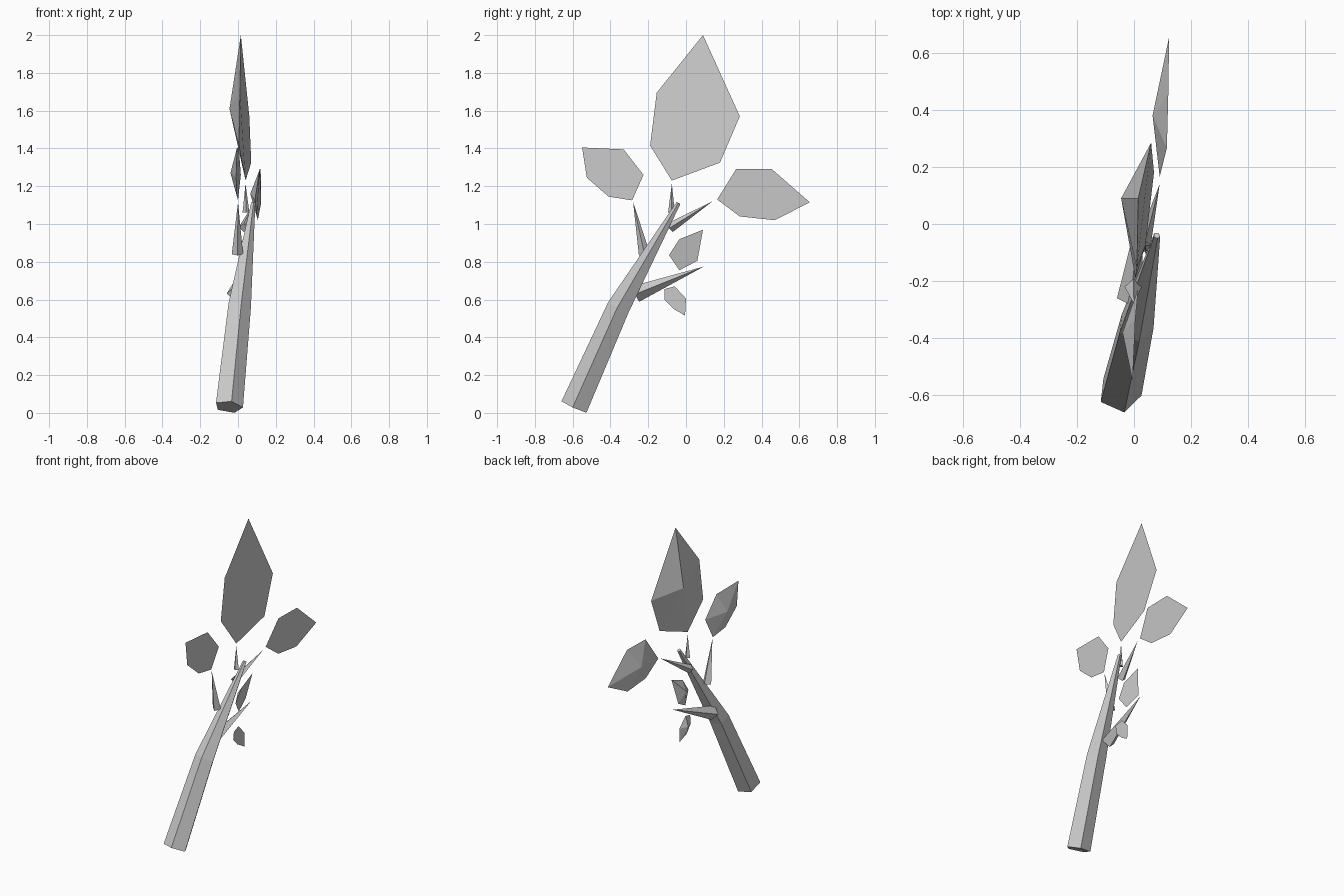
import bpy, bmesh, math
from mathutils import Vector

if "Cube" in bpy.data.objects:
    bpy.data.objects.remove(bpy.data.objects["Cube"], do_unlink=True)

grey = bpy.data.materials.new("plain grey")
grey.use_nodes = True
grey.diffuse_color = (0.6, 0.6, 0.6, 1)
grey.node_tree.nodes["Principled BSDF"].inputs["Base Color"].default_value = (0.6, 0.6, 0.6, 1)


def finish(name, bm):
    bmesh.ops.recalc_face_normals(bm, faces=bm.faces)
    mesh = bpy.data.meshes.new(name)
    bm.to_mesh(mesh)
    bm.free()
    mesh.materials.append(grey)
    bpy.context.collection.objects.link(bpy.data.objects.new(name, mesh))


def tapered_limb(name, path, radii, sides, phase=0):
    """Faceted tube along a path; a zero end radius makes a point."""
    bm = bmesh.new()
    pts = [Vector(p) for p in path]
    rings = []
    for i, (p, r) in enumerate(zip(pts, radii)):
        if r == 0:
            rings.append([bm.verts.new(p)] * sides)
            continue
        d = (pts[min(i + 1, len(pts) - 1)] - pts[max(i - 1, 0)]).normalized()
        u = (Vector((1, 0, 0)) - d * d.x).normalized()
        v = d.cross(u)
        angles = [phase + math.tau * k / sides for k in range(sides)]
        rings.append([bm.verts.new(p + r * (u * math.cos(a) + v * math.sin(a))) for a in angles])
    for a, b in zip(rings, rings[1:]):
        for k in range(sides):
            n = (k + 1) % sides
            corners = [a[k], a[n], b[n], b[k]]
            bm.faces.new(list(dict.fromkeys(corners)))
    bm.faces.new(rings[0])
    if radii[-1]:
        bm.faces.new(rings[-1])
    finish(name, bm)


def leaf(name, outline, apex):
    """Flat outline on one side, low faceted point on the other."""
    bm = bmesh.new()
    rim = [bm.verts.new(p) for p in outline]
    top = bm.verts.new(apex)
    bm.faces.new(rim)
    for a, b in zip(rim, rim[1:] + rim[:1]):
        bm.faces.new((a, b, top))
    finish(name, bm)


# Main stem
tapered_limb("stem", [(-.05, -.59, .032), (.005, -.355, .56), (.08, -.04, 1.11)],
             [.077, .064, .012], 5, math.radians(-6))

# Pointed side twigs
tapered_limb("lower_twig", [(-.015, -.265, .63), (.03, .095, .775)], [.045, 0], 4)
tapered_limb("front_twig", [(-.003, -.22, .84), (0, -.28, 1.115)], [.03, 0], 4)
tapered_limb("back_twig", [(.03, -.085, .98), (.09, .14, 1.12)], [.027, 0], 4)
tapered_limb("top_twig", [(.042, -.077, 1.06), (.04, -.075, 1.215)], [.018, 0], 4)

# Leaves
leaf("top_leaf", [(.015, .09, 2), (.01, -.155, 1.695), (.005, -.19, 1.415),
                  (.04, -.075, 1.23), (.07, .18, 1.325), (.06, .285, 1.57)], (-.045, .09, 1.61))
leaf("back_leaf", [(.09, .165, 1.13), (.115, .265, 1.29), (.12, .455, 1.29),
                   (.123, .655, 1.115), (.105, .47, 1.02), (.1, .285, 1.04)], (.065, .38, 1.16))
leaf("front_leaf", [(-.005, -.55, 1.405), (.005, -.33, 1.395), (.015, -.225, 1.26),
                    (0, -.285, 1.125), (-.005, -.41, 1.145), (-.01, -.525, 1.245)], (-.04, -.38, 1.27))
leaf("middle_small_leaf", [(.045, .09, .97), (.05, -.035, .92), (.045, -.09, .835),
                           (.03, -.035, .755), (.015, .06, .805)], (.005, -.01, .865))
leaf("lower_small_leaf", [(.05, -.115, .655), (.045, -.06, .67), (.05, 0, .605),
                          (.05, -.005, .515), (.04, -.065, .55), (.045, -.115, .6)], (.022, -.055, .605))
